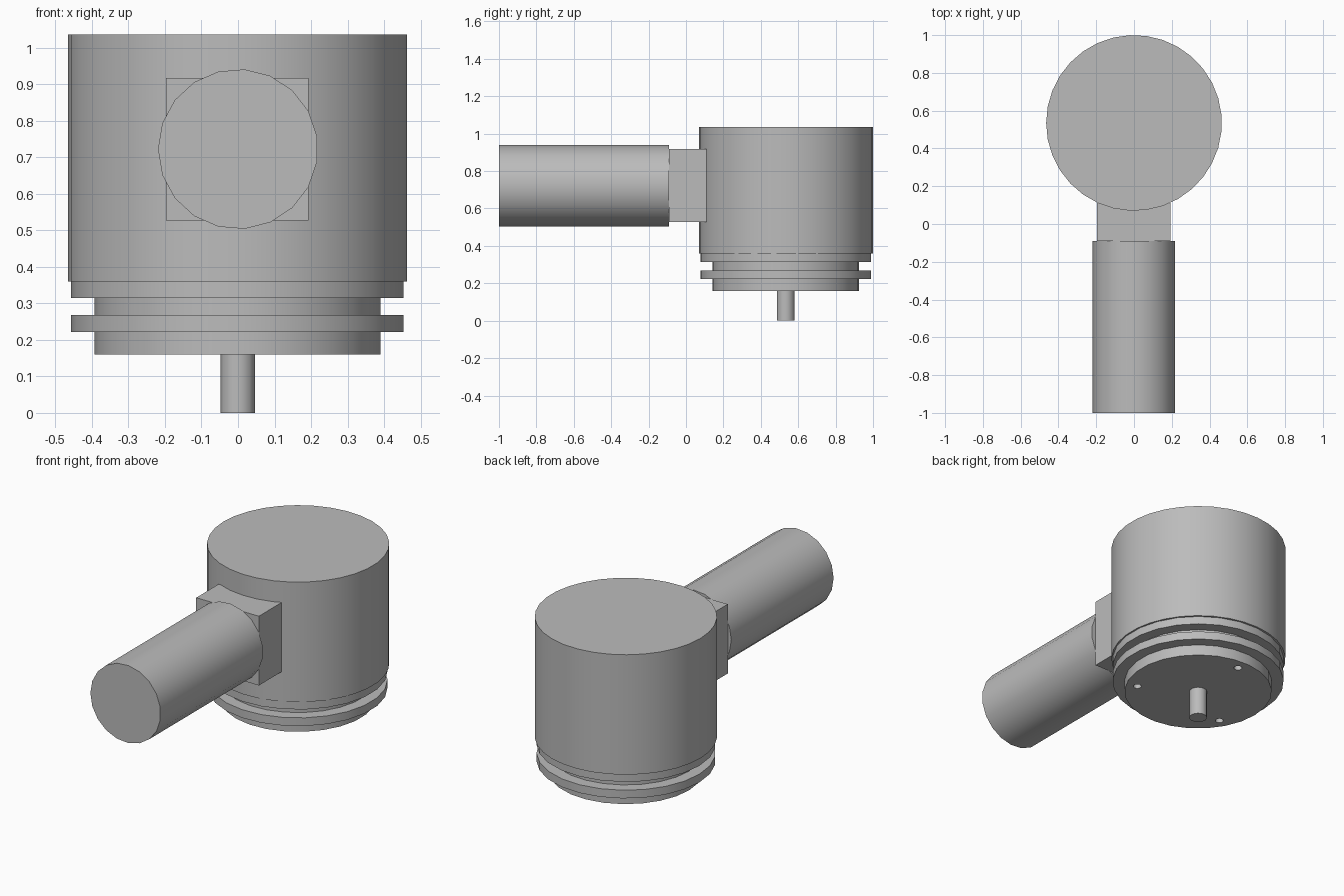
import bpy
import math
from math import pi
from mathutils import Matrix, Vector

default = bpy.data.objects.get("Cube")
if default:
    bpy.data.objects.remove(default, do_unlink=True)

grey = bpy.data.materials.new("plain grey")
grey.use_nodes = True
COLOUR = (0.5, 0.5, 0.5, 1)
grey.diffuse_color = COLOUR
grey.node_tree.nodes["Principled BSDF"].inputs["Base Color"].default_value = COLOUR

AXIS_Y = 0.533


def finish(name):
    obj = bpy.context.object
    obj.name = name
    obj.data.materials.append(grey)
    return obj


def smooth(obj):
    bpy.ops.object.select_all(action='DESELECT')
    obj.select_set(True)
    bpy.context.view_layer.objects.active = obj
    bpy.ops.object.shade_smooth_by_angle(angle=math.radians(42))


def cylinder(name, radius, start, end, sides):
    """Capped cylinder between two points, with a corner towards -x."""
    start, end = Vector(start), Vector(end)
    bpy.ops.mesh.primitive_cylinder_add(
        vertices=sides, radius=radius, depth=(end - start).length)
    obj = finish(name)
    obj.data.transform(Matrix.Rotation(pi / 2, 4, 'Z'))
    if abs(end.y - start.y) > abs(end.z - start.z):
        obj.data.transform(Matrix.Rotation(pi / 2, 4, 'X'))
    obj.location = (start + end) / 2
    smooth(obj)
    return obj


def upright(name, radius, bottom, top, sides, x=0, y=AXIS_Y):
    return cylinder(name, radius, (x, y, bottom), (x, y, top), sides)


# Housing with its stepped flange
upright("housing", 0.465, 0.36, 1.035, 33, y=0.535)
upright("upper_flange", 0.457, 0.315, 0.36, 25)
upright("groove_core", 0.393, 0.268, 0.315, 25)
upright("lower_flange", 0.457, 0.222, 0.268, 25)
base = upright("base_plate", 0.393, 0.16, 0.222, 25)

# Three bolt holes in the underside
for i in range(3):
    angle = pi / 2 + i * 2 * pi / 3
    cutter = upright("hole_cutter", 0.022, 0.1, 0.21, 12,
                     0.33 * math.cos(angle), AXIS_Y + 0.33 * math.sin(angle))
    cutter.hide_render = True
    cut = base.modifiers.new("bolt_hole", 'BOOLEAN')
    cut.object = cutter
    cut.operation = 'DIFFERENCE'
    cut.solver = 'EXACT'
    bpy.context.view_layer.objects.active = base
    bpy.ops.object.modifier_apply(modifier=cut.name)
    bpy.data.objects.remove(cutter, do_unlink=True)
smooth(base)

# Drive shaft
upright("drive_shaft", 0.048, 0, 0.16, 11)

# Square mounting block and the side barrel
bpy.ops.mesh.primitive_cube_add(size=1, location=(-0.002, 0.01, 0.722))
block = finish("mounting_block")
block.data.transform(Matrix.Diagonal((0.39, 0.2, 0.39, 1)))
cylinder("side_barrel", 0.219, (0, -1, 0.722), (0, -0.09, 0.722), 19)
